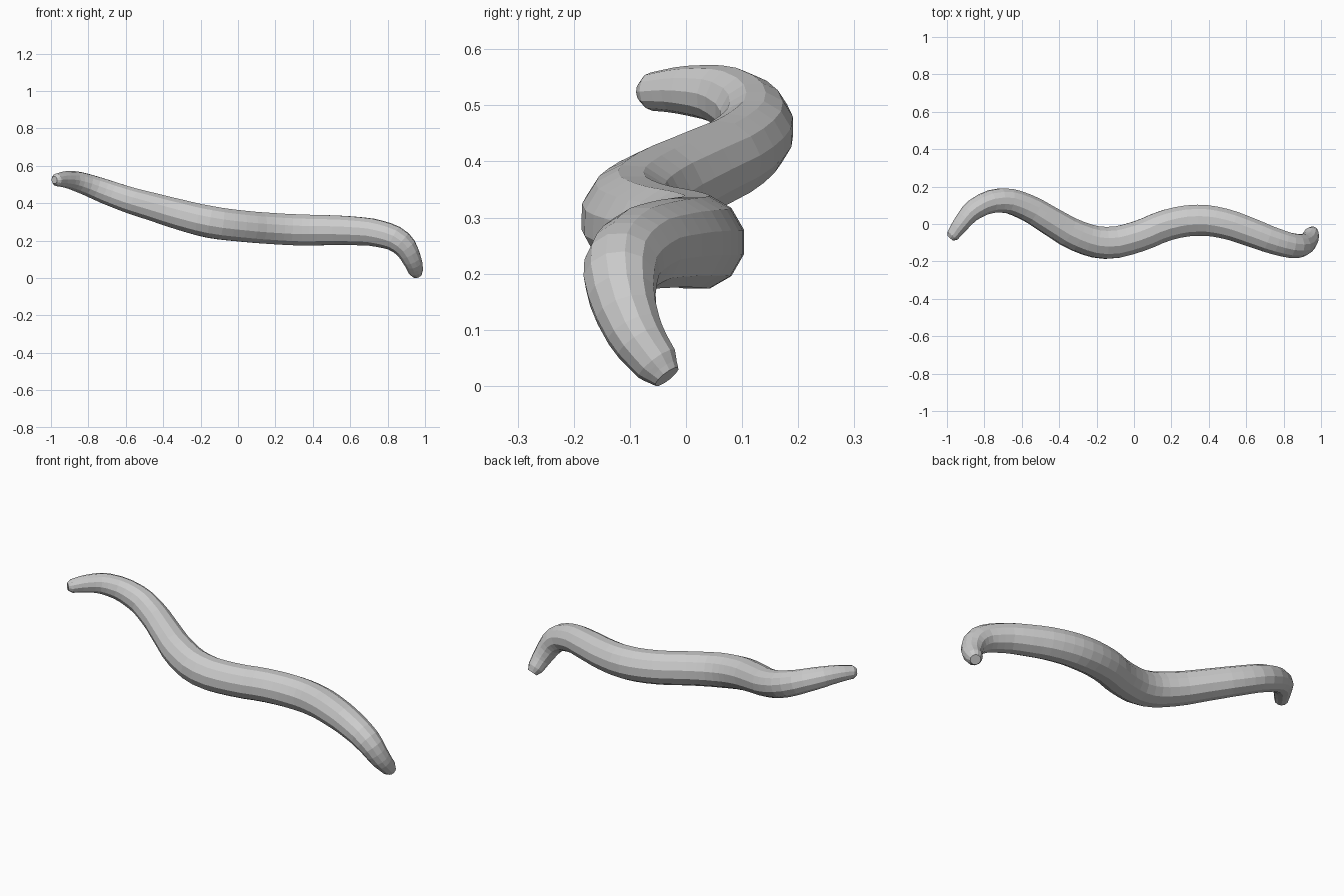
import bpy

# Centre line of the worm: x, y, z, radius
path = [
    (-0.982, -0.076, 0.529, 0.020), (-0.970, -0.062, 0.530, 0.034),
    (-0.925, 0.000, 0.532, 0.044), (-0.850, 0.080, 0.518, 0.056),
    (-0.710, 0.126, 0.468, 0.067), (-0.580, 0.092, 0.422, 0.072),
    (-0.450, 0.018, 0.384, 0.077), (-0.300, -0.065, 0.341, 0.084),
    (-0.150, -0.101, 0.305, 0.088), (0.020, -0.067, 0.283, 0.086),
    (0.180, -0.005, 0.270, 0.086), (0.340, 0.020, 0.262, 0.086),
    (0.480, 0.003, 0.261, 0.083), (0.620, -0.043, 0.257, 0.079),
    (0.760, -0.094, 0.241, 0.073), (0.870, -0.117, 0.195, 0.066),
    (0.930, -0.093, 0.105, 0.052), (0.950, -0.052, 0.045, 0.041),
    (0.958, -0.034, 0.022, 0.026),
]

# Tapered tube swept along the path
curve = bpy.data.curves.new("worm_body", "CURVE")
curve.dimensions = "3D"
curve.resolution_u = 3
curve.bevel_depth = 1.0
curve.bevel_resolution = 4
curve.use_fill_caps = True
spline = curve.splines.new("BEZIER")
spline.bezier_points.add(len(path) - 1)
for point, (x, y, z, r) in zip(spline.bezier_points, path):
    point.co = (x, y, z)
    point.radius = r
    point.handle_left_type = point.handle_right_type = "AUTO"

body = bpy.data.objects.new("worm_body", curve)
bpy.context.collection.objects.link(body)
body.select_set(True)
bpy.context.view_layer.objects.active = body
bpy.ops.object.convert(target="MESH")

# Faceted surface, resting on the ground
body = bpy.context.object
for face in body.data.polygons:
    face.use_smooth = False
lowest = min(v.co.z for v in body.data.vertices)
for v in body.data.vertices:
    v.co.z -= lowest
